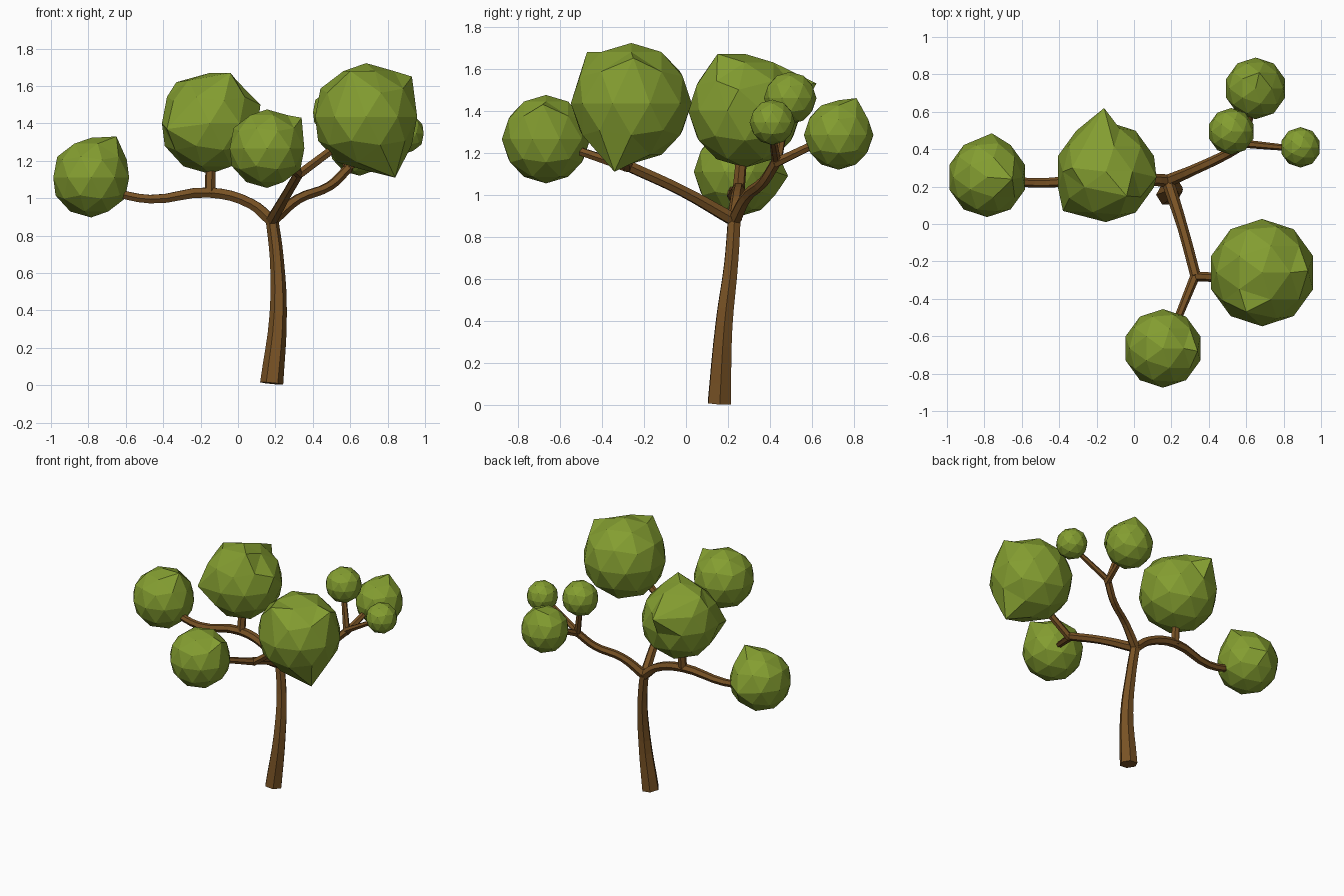
import bpy, bmesh
from mathutils import Vector

if "Cube" in bpy.data.objects:
    bpy.data.objects.remove(bpy.data.objects["Cube"])


def material(name, rgb):
    m = bpy.data.materials.new(name)
    m.diffuse_color = (*rgb, 1)
    m.use_nodes = True
    m.node_tree.nodes["Principled BSDF"].inputs["Base Color"].default_value = m.diffuse_color
    return m


bark = material("bark", (0.19, 0.085, 0.018))
leaf = material("leaf", (0.23, 0.34, 0.03))


def limb(name, points):
    """Tapered six-sided tube through (x, y, z, radius) points."""
    cu = bpy.data.curves.new(name, 'CURVE')
    cu.dimensions = '3D'
    cu.bevel_depth = 1.0
    cu.bevel_resolution = 1
    cu.resolution_u = 4
    cu.use_fill_caps = True
    sp = cu.splines.new('BEZIER')
    sp.bezier_points.add(len(points) - 1)
    sp.use_smooth = False
    for bp, (x, y, z, r) in zip(sp.bezier_points, points):
        bp.co = (x, y, z)
        bp.radius = r
        bp.handle_left_type = bp.handle_right_type = 'AUTO'
    cu.materials.append(bark)
    ob = bpy.data.objects.new(name, cu)
    bpy.context.collection.objects.link(ob)
    bpy.context.view_layer.objects.active = ob
    bpy.ops.object.select_all(action='DESELECT')
    ob.select_set(True)
    bpy.ops.object.convert(target='MESH')


def foliage(name, centre, r, spikes=()):
    """Faceted ball; the vertex nearest each spike direction is pulled to it."""
    c = Vector(centre)
    bm = bmesh.new()
    bmesh.ops.create_icosphere(bm, subdivisions=2, radius=r)
    for s in spikes:
        d = Vector(s) - c
        v = max(bm.verts, key=lambda v: v.co.normalized().dot(d.normalized()))
        v.co = d
    me = bpy.data.meshes.new(name)
    bm.to_mesh(me)
    bm.free()
    me.materials.append(leaf)
    ob = bpy.data.objects.new(name, me)
    ob.location = c
    bpy.context.collection.objects.link(ob)


# Trunk
limb("trunk", [(0.18, 0.158, 0.01, 0.062), (0.215, 0.18, 0.38, 0.046),
               (0.207, 0.215, 0.68, 0.037), (0.18, 0.23, 0.9, 0.034)])

# Main branches from the fork
limb("left_branch", [(0.18, 0.23, 0.88, 0.035), (0.07, 0.24, 0.97, 0.031),
                     (-0.15, 0.25, 1.03, 0.031), (-0.47, 0.22, 0.995, 0.026),
                     (-0.7, 0.23, 1.04, 0.024)])
limb("front_branch", [(0.18, 0.23, 0.88, 0.034), (0.26, -0.02, 1.02, 0.028),
                      (0.33, -0.28, 1.14, 0.028)])
limb("back_branch", [(0.18, 0.23, 0.88, 0.034), (0.32, 0.29, 0.995, 0.028),
                     (0.49, 0.37, 1.065, 0.026), (0.59, 0.43, 1.16, 0.026)])

# Twigs into the foliage
limb("left_twig", [(-0.15, 0.25, 1.02, 0.03), (-0.145, 0.27, 1.25, 0.026)])
limb("front_twig_a", [(0.33, -0.27, 1.13, 0.026), (0.22, -0.54, 1.22, 0.02)])
limb("front_twig_b", [(0.33, -0.28, 1.13, 0.026), (0.53, -0.29, 1.28, 0.024)])
limb("back_twig_a", [(0.59, 0.42, 1.15, 0.024), (0.63, 0.65, 1.26, 0.02)])
limb("back_twig_b", [(0.59, 0.43, 1.15, 0.024), (0.53, 0.48, 1.4, 0.018)])
limb("back_twig_c", [(0.58, 0.43, 1.16, 0.022), (0.84, 0.405, 1.31, 0.016)])

# Foliage balls
foliage("foliage_left", (-0.785, 0.25, 1.11), 0.213,
        [(-0.65, 0.24, 1.33), (-0.76, 0.485, 1.09)])
foliage("foliage_middle", (-0.15, 0.28, 1.4), 0.27,
        [(-0.04, 0.15, 1.67), (-0.16, 0.62, 1.53), (-0.38, 0.07, 1.37),
         (0.12, 0.25, 1.5), (-0.33, 0.3, 1.62)])
foliage("foliage_front", (0.155, -0.665, 1.265), 0.21, [(0.34, -0.68, 1.43)])
foliage("foliage_right", (0.685, -0.26, 1.435), 0.287,
        [(0.84, -0.34, 1.11), (0.93, -0.25, 1.65), (0.6, -0.47, 1.68)])
foliage("foliage_back", (0.65, 0.725, 1.285), 0.165, [(0.67, 0.81, 1.46)])
foliage("foliage_back_top", (0.52, 0.495, 1.46), 0.125)
foliage("foliage_back_small", (0.89, 0.41, 1.345), 0.108)
